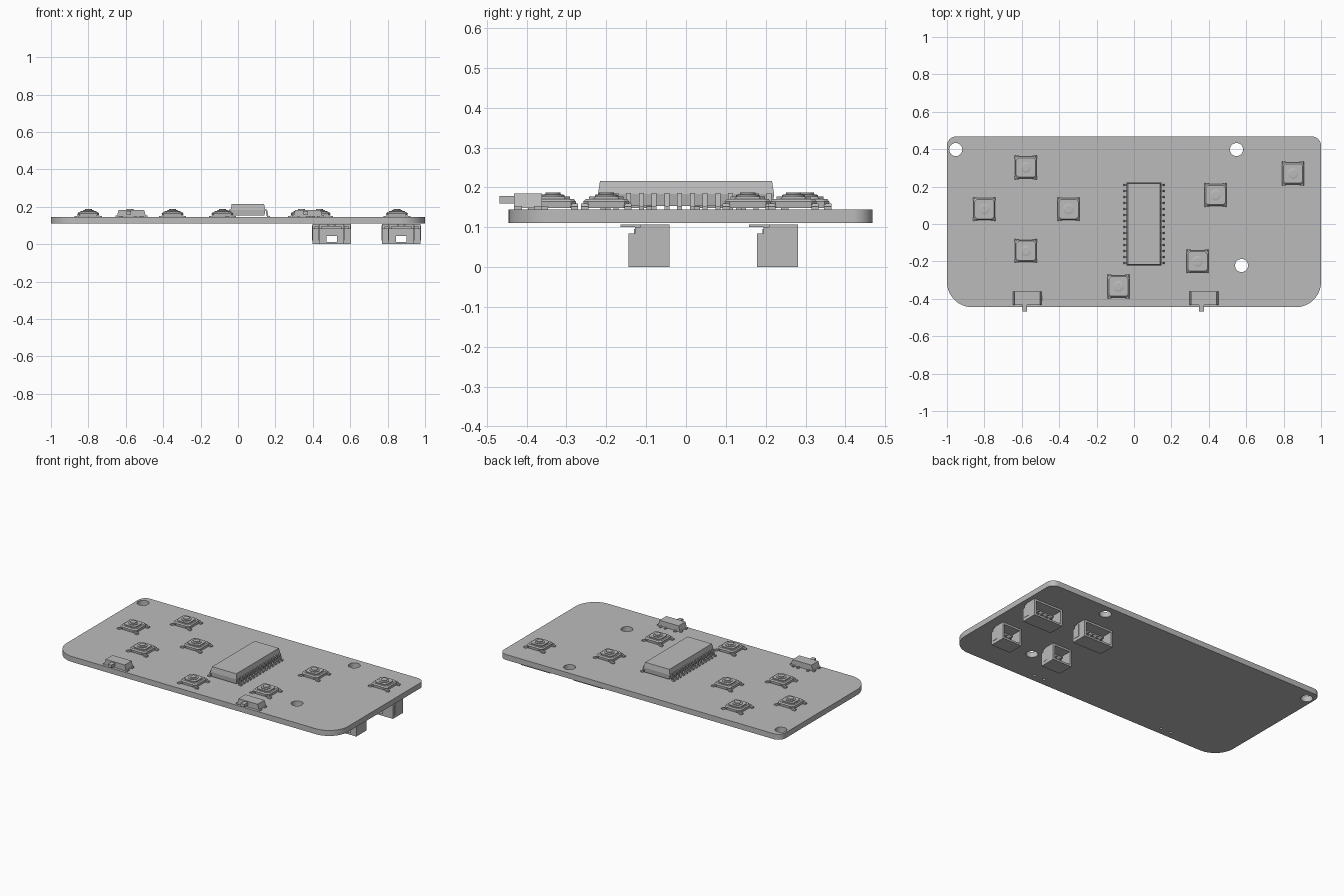
import bpy, bmesh
from math import sin, cos, pi, radians
from mathutils import Matrix, Vector

cube = bpy.data.objects.get("Cube")
if cube:
    bpy.data.objects.remove(cube)

grey = bpy.data.materials.new("plain grey")
grey.use_nodes = True
grey.diffuse_color = (0.5, 0.5, 0.5, 1)
grey.node_tree.nodes["Principled BSDF"].inputs["Base Color"].default_value = (0.5, 0.5, 0.5, 1)

BOTTOM, TOP = 0.11, 0.145


def box(bm, x0, x1, y0, y1, z0, z1):
    size = Vector((x1 - x0, y1 - y0, z1 - z0))
    mid = Vector((x0 + x1, y0 + y1, z0 + z1)) / 2
    bmesh.ops.create_cube(bm, size=1, matrix=Matrix.Translation(mid) @ Matrix.Diagonal(size).to_4x4())


def loft(bm, rings):
    """Skin a stack of equal-length point loops and cap both ends."""
    loops = [[bm.verts.new(p) for p in ring] for ring in rings]
    n = len(loops[0])
    for a, b in zip(loops, loops[1:]):
        for i in range(n):
            j = (i + 1) % n
            bm.faces.new((a[i], a[j], b[j], b[i]))
    bm.faces.new(loops[0][::-1])
    bm.faces.new(loops[-1])


def octagon(half, cut, z):
    c = half - cut
    return [(half, -c, z), (half, c, z), (c, half, z), (-c, half, z),
            (-half, c, z), (-half, -c, z), (-c, -half, z), (c, -half, z)]


def rect(hx, hy, z):
    return [(-hx, -hy, z), (hx, -hy, z), (hx, hy, z), (-hx, hy, z)]


def disc(r, z, n=24):
    return [(r * cos(2 * pi * i / n), r * sin(2 * pi * i / n), z) for i in range(n)]


def gull_lead(bm, side, x_in, x_out, y, half, z_high, thick=0.007):
    """Bent lead running outwards along x, down to the board."""
    bend = x_in + (x_out - x_in) * 0.45
    top = [(x_in, z_high), (bend, z_high), (bend + thick, TOP + thick), (x_out, TOP + thick)]
    low = [(x_out, TOP), (bend, TOP), (bend - thick, z_high - thick), (x_in, z_high - thick)]
    loft(bm, [[(side * x, y + s * half, z) for x, z in top + low] for s in (-1, 1)])


def finish(bm, name):
    bmesh.ops.recalc_face_normals(bm, faces=bm.faces)
    mesh = bpy.data.meshes.new(name)
    bm.to_mesh(mesh)
    bm.free()
    mesh.materials.append(grey)
    return mesh


def place(mesh, name, x=0, y=0):
    ob = bpy.data.objects.new(name, mesh)
    ob.location = (x, y, 0)
    bpy.context.collection.objects.link(ob)
    return ob


# Circuit board: rounded outline with holes, extruded as a filled curve
curve = bpy.data.curves.new("circuit_board", 'CURVE')
curve.dimensions = '2D'
curve.fill_mode = 'BOTH'
curve.extrude = (TOP - BOTTOM) / 2


def outline(points):
    spline = curve.splines.new('POLY')
    spline.points.add(len(points) - 1)
    for p, (x, y) in zip(spline.points, points):
        p.co = (x, y, 0, 1)
    spline.use_cyclic_u = True


edge = []
for sx, y, sy, r, start in ((1, 0.468, 1, 0.05, 0), (-1, 0.468, 1, 0.05, 90),
                            (-1, -0.445, -1, 0.135, 180), (1, -0.445, -1, 0.135, 270)):
    for i in range(13):
        a = radians(start + i * 7.5)
        edge.append((sx * (1 - r) + r * cos(a), y - sy * r + r * sin(a)))
outline(edge)
SLIDERS = ((-0.57, -0.396), (0.374, -0.396))
holes = [(-0.953, 0.398, 0.035), (0.548, 0.398, 0.035), (0.575, -0.222, 0.035)]
holes += [(x + dx, y, 0.009) for x, y in SLIDERS for dx in (-0.035, 0.035)]
for hx, hy, r in holes:
    outline([(hx + x, hy + y) for x, y, z in disc(r, 0, 32)])
board = place(curve, "circuit_board")
board.location.z = (TOP + BOTTOM) / 2
bpy.context.view_layer.objects.active = board
board.select_set(True)
bpy.ops.object.convert(target='MESH')
board = bpy.context.object
board.data.materials.clear()
board.data.materials.append(grey)
bpy.ops.object.shade_smooth_by_angle(angle=radians(30))

# Push buttons: moulded base, metal plate, round plunger, four leads
bm = bmesh.new()
loft(bm, [octagon(0.056, 0.012, 0.148), octagon(0.058, 0.012, 0.164), octagon(0.052, 0.012, 0.171)])
loft(bm, [octagon(0.043, 0.014, 0.171), octagon(0.043, 0.014, 0.177)])
loft(bm, [disc(0.029, 0.177), disc(0.029, 0.181), disc(0.019, 0.183), disc(0.019, 0.187)])
for side in (-1, 1):
    for y in (-0.054, 0.054):
        gull_lead(bm, side, 0.036, 0.073, y, 0.009, 0.16)
button = finish(bm, "push_button")
for i, (x, y) in enumerate(((-0.578, 0.302), (-0.8, 0.08), (-0.35, 0.08), (-0.578, -0.144),
                            (-0.083, -0.334), (0.34, -0.2), (0.436, 0.155), (0.85, 0.27))):
    place(button, f"push_button_{i + 1}", x, y)

# Main chip: body tapering from its waist, rows of leads on both long sides
bm = bmesh.new()
loft(bm, [rect(0.088, 0.218, 0.153), rect(0.093, 0.221, 0.183), rect(0.086, 0.216, 0.216)])
place(finish(bm, "chip_body"), "chip_body", 0.053, 0)
bm = bmesh.new()
for side in (-1, 1):
    for i in range(14):
        gull_lead(bm, side, 0.088, 0.119, (i - 6.5) * 0.032, 0.006, 0.186)
place(finish(bm, "chip_leads"), "chip_leads", 0.053, 0)

# Slide switches: metal shell, lever over the front edge, pins and end tabs
bm = bmesh.new()
profile = ((-0.078, 0.148), (0.078, 0.148), (0.068, 0.184), (-0.068, 0.184))
loft(bm, [[(x, y, z) for x, z in profile] for y in (-0.036, 0.034)])
for side in (-1, 1):
    for y in (-0.026, 0.024):
        box(bm, side * 0.079 - 0.007, side * 0.079 + 0.007, y - 0.01, y + 0.01, TOP, 0.153)
for x in (-0.05, 0.02, 0.055):
    box(bm, x - 0.006, x + 0.006, 0.03, 0.05, TOP, 0.152)
box(bm, -0.027, -0.001, -0.072, -0.034, 0.159, 0.178)
switch = finish(bm, "slide_switch")
for name, (x, y) in zip(("slide_switch_right", "slide_switch_left"), SLIDERS):
    place(switch, name, x, y)


# Underside sockets: thin walled shells open to the back, with contact pins
def socket(name, half, pins):
    bm = bmesh.new()
    y0, y1, roof, wall = -0.051, 0.052, 0.107, 0.012
    box(bm, -half, half, y0, y1, 0, wall)
    box(bm, -half, half, y0 + 0.03, y1, roof - wall, roof)
    for s in (-1, 1):
        x = s * (half - wall / 2)
        box(bm, x - wall / 2, x + wall / 2, y0 + 0.03, y1, wall, roof - wall)
        box(bm, x - wall / 2, x + wall / 2, y0, y0 + 0.03, wall, 0.084)
        # outer solder tabs
        x = s * (half - 0.001)
        box(bm, x - 0.003, x + 0.003, y0 + 0.016, y0 + 0.05, 0.02, 0.1)
    # front wall around a window
    inner, win = half - wall, 0.028
    box(bm, -inner, inner, y0, y0 + 0.014, 0.045, 0.084)
    box(bm, -inner, inner, y0 + 0.014, y0 + 0.03, 0.072, roof - wall)
    for s in (-1, 1):
        lo, hi = sorted((s * win, s * inner))
        box(bm, lo, hi, y0, y0 + 0.014, wall, 0.045)
    # contacts and their solder feet
    for i in range(pins):
        x = (i - (pins - 1) / 2) * 0.034
        box(bm, x - 0.006, x + 0.006, y0, y1 - 0.02, 0.05, 0.06)
        box(bm, x - 0.006, x + 0.006, y0 - 0.02, y0 + 0.032, 0.101, roof)
    return finish(bm, name)


wide, narrow = socket("wide_socket", 0.103, 4), socket("narrow_socket", 0.068, 2)
for side, x in (("right", 0.5), ("left", 0.873)):
    place(wide, f"back_socket_{side}", x, 0.229)
    place(narrow, f"front_socket_{side}", x, -0.093)
